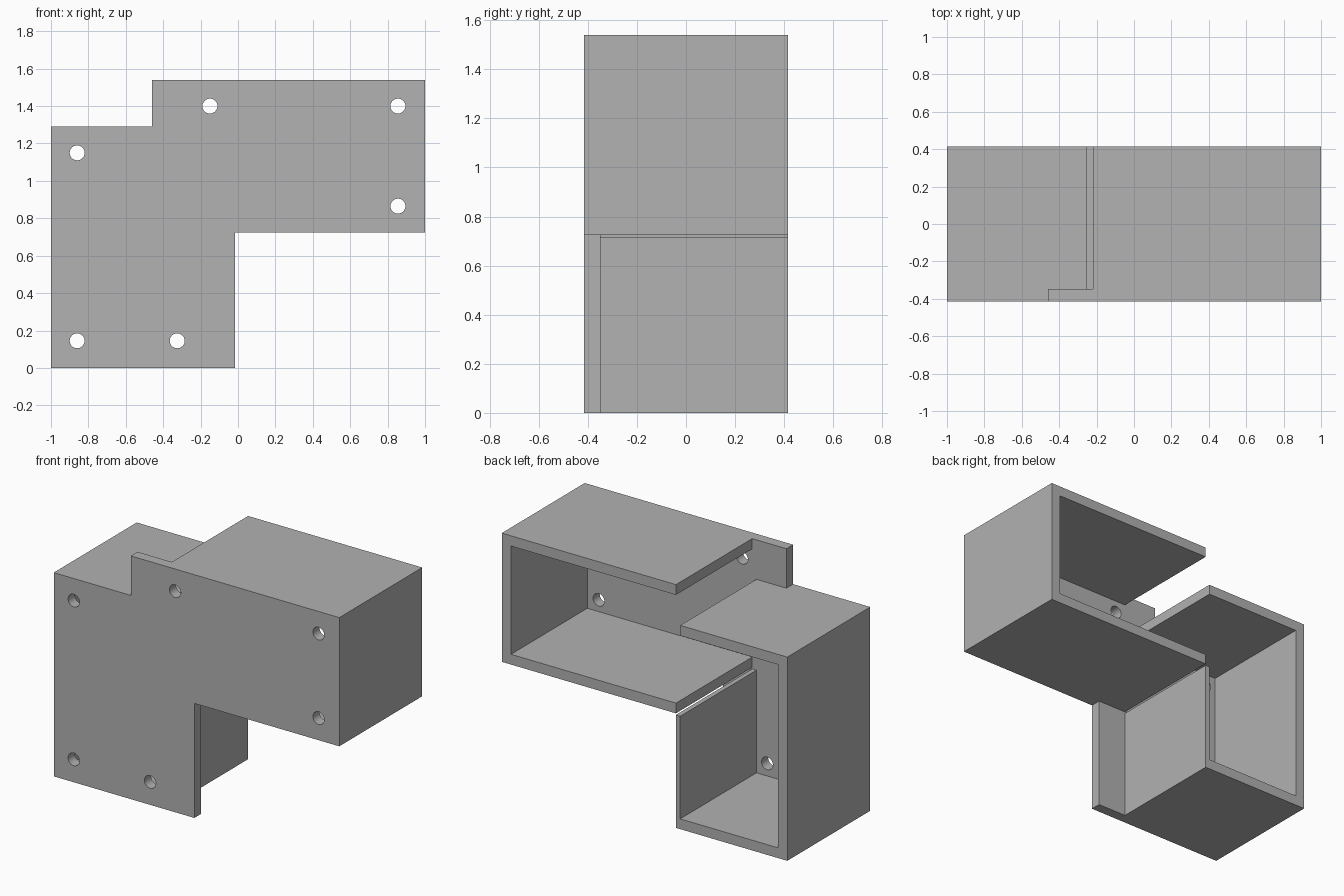
import bpy
import bmesh
import math

cube = bpy.data.objects.get("Cube")
if cube:
    bpy.data.objects.remove(cube, do_unlink=True)

grey = bpy.data.materials.new("plain grey")
grey.use_nodes = True
grey.diffuse_color = (0.445, 0.445, 0.445, 1)
grey.node_tree.nodes["Principled BSDF"].inputs["Base Color"].default_value = grey.diffuse_color

FRONT, PLATE_BACK, BACK = -0.415, -0.348, 0.415
WALL = 0.065
GAP_X = -0.22        # open end of the side channel
LIP_X = -0.25        # inner face of the thin wall, end of the upright channel's roof
LOW_TOP = 1.29       # top of the upright channel
HIGH_TOP = 1.54      # top of the side channel
HIGH_BASE = 0.725    # underside of the side channel


def extrude_profile(name, loops, y0, y1):
    """Extrude x-z outlines (the first solid, the others holes) from y0 to y1."""
    curve = bpy.data.curves.new(name + " profile", "CURVE")
    curve.dimensions = "2D"
    curve.fill_mode = "BOTH"
    curve.extrude = (y1 - y0) / 2
    for points in loops:
        spline = curve.splines.new("POLY")
        spline.points.add(len(points) - 1)
        for point, (x, z) in zip(spline.points, points):
            point.co = (x, z, 0, 1)
        spline.use_cyclic_u = True
    temp = bpy.data.objects.new(name + " profile", curve)
    bpy.context.collection.objects.link(temp)
    graph = bpy.context.evaluated_depsgraph_get()
    mesh = bpy.data.meshes.new_from_object(temp.evaluated_get(graph))
    bpy.data.objects.remove(temp, do_unlink=True)
    bpy.data.curves.remove(curve)

    # Weld caps to sides and stand the profile upright
    bm = bmesh.new()
    bm.from_mesh(mesh)
    bmesh.ops.remove_doubles(bm, verts=bm.verts, dist=0.0001)
    for v in bm.verts:
        x, z, depth = v.co
        v.co = (x, (y0 + y1) / 2 - depth, z)
    bmesh.ops.recalc_face_normals(bm, faces=bm.faces)
    bm.to_mesh(mesh)
    bm.free()
    mesh.name = name
    mesh.materials.clear()
    mesh.materials.append(grey)
    obj = bpy.data.objects.new(name, mesh)
    bpy.context.collection.objects.link(obj)
    bpy.ops.object.select_all(action="DESELECT")
    obj.select_set(True)
    bpy.context.view_layer.objects.active = obj
    bpy.ops.object.shade_smooth_by_angle(angle=math.radians(30))
    return obj


def circle(cx, cz, radius=0.04, sides=32):
    return [(cx + radius * math.cos(math.tau * i / sides),
             cz + radius * math.sin(math.tau * i / sides)) for i in range(sides)]


# Stepped front plate with six screw holes
outline = [(-1, 0), (-0.015, 0), (-0.015, HIGH_BASE), (1, HIGH_BASE),
           (1, HIGH_TOP), (-0.46, HIGH_TOP), (-0.46, LOW_TOP), (-1, LOW_TOP)]
holes = [(-0.86, 0.145), (-0.325, 0.145), (-0.86, 1.15),
         (-0.15, 1.4), (0.855, 1.4), (0.855, 0.865)]
extrude_profile("front_plate", [outline] + [circle(*h) for h in holes], FRONT, PLATE_BACK)

# Upright channel: roof, outer wall, floor and a thin half-height inner wall
upright = [(LIP_X, LOW_TOP), (-1, LOW_TOP), (-1, 0), (GAP_X, 0),
           (GAP_X, 0.715), (LIP_X, 0.715), (LIP_X, WALL), (-1 + WALL, WALL),
           (-1 + WALL, LOW_TOP - WALL), (LIP_X, LOW_TOP - WALL)]
extrude_profile("upright_channel", [upright], PLATE_BACK, BACK)

# Side channel: roof, end wall and floor, open towards the upright one
side = [(GAP_X, HIGH_BASE), (1, HIGH_BASE), (1, HIGH_TOP), (GAP_X, HIGH_TOP),
        (GAP_X, HIGH_TOP - WALL), (1 - WALL, HIGH_TOP - WALL),
        (1 - WALL, HIGH_BASE + WALL), (GAP_X, HIGH_BASE + WALL)]
extrude_profile("side_channel", [side], PLATE_BACK, BACK)
